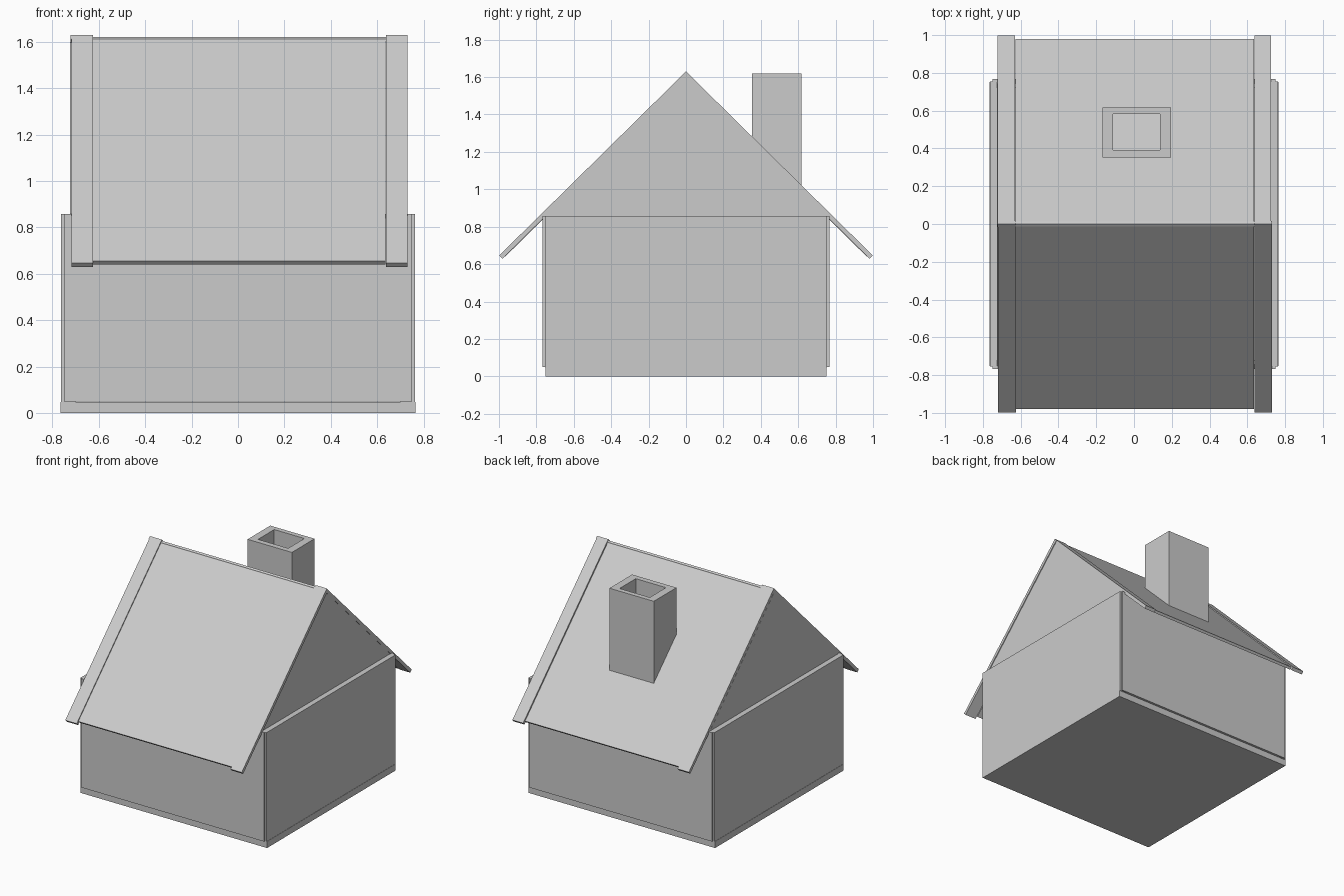
import bpy, bmesh
from mathutils import Vector

if "Cube" in bpy.data.objects:
    bpy.data.objects.remove(bpy.data.objects["Cube"])


def make_object(name, bm):
    bmesh.ops.recalc_face_normals(bm, faces=bm.faces)
    mesh = bpy.data.meshes.new(name)
    bm.to_mesh(mesh)
    bm.free()
    ob = bpy.data.objects.new(name, mesh)
    bpy.context.collection.objects.link(ob)
    return ob


def prism(name, profile, x0, x1):
    """Extrude a (y, z) profile along x."""
    bm = bmesh.new()
    face = bm.faces.new([bm.verts.new((x0, y, z)) for y, z in profile])
    ext = bmesh.ops.extrude_face_region(bm, geom=[face])
    moved = [v for v in ext["geom"] if isinstance(v, bmesh.types.BMVert)]
    bmesh.ops.translate(bm, verts=moved, vec=(x1 - x0, 0, 0))
    return make_object(name, bm)


def box(name, x0, x1, y0, y1, z0, z1):
    return prism(name, [(y0, z0), (y1, z0), (y1, z1), (y0, z1)], x0, x1)


def roof_board(name, side, apex, top_y, end_y, thick, x0, x1):
    """Sloping board; its upper face follows z = apex - SLOPE * |y|."""
    down = Vector((1, -SLOPE)).normalized()
    normal = Vector((-down.y, down.x))
    a = Vector((top_y, apex - SLOPE * top_y))
    b = Vector((end_y, apex - SLOPE * end_y))
    pts = [a, b, b - normal * thick, a - normal * thick]
    return prism(name, [(side * p.x, p.y) for p in pts], x0, x1)


SLOPE = 0.985

# floor slab
box("floor_slab", -0.765, 0.765, -0.752, 0.752, 0, 0.048)

# walls
for s, n in ((-1, "front"), (1, "back")):
    y0, y1 = sorted((s * 0.72, s * 0.767))
    box(n + "_wall", -0.75, 0.75, y0, y1, 0.05, 0.857)
for s, n in ((-1, "left"), (1, "right")):
    x0, x1 = sorted((s * 0.70, s * 0.763))
    box(n + "_wall", x0, x1, -0.755, 0.755, 0.048, 0.857)
    # gable triangle set back on the wall top
    x0, x1 = sorted((s * 0.70, s * 0.724))
    prism(n + "_gable", [(-0.752, 0.857), (0.752, 0.857), (0, 1.60)], x0, x1)

# roof slopes and the verge boards along both ends
for s, n, shift in ((-1, "front", 0.003), (1, "back", -0.001)):
    roof_board(n + "_roof", s, 1.62, 0.004, 0.98, 0.02, -0.628, 0.635)
    roof_board(n + "_left_verge", s, 1.63, 0.0, 0.999, 0.024,
               -0.722 + shift, -0.628 + shift)
    roof_board(n + "_right_verge", s, 1.63, 0.0, 0.999, 0.024,
               0.638, 0.727 + shift)

# ridge cap: narrow strip along the top
prism("ridge_cap", [(-0.014, 1.602), (0.014, 1.602), (0.012, 1.612),
                    (0, 1.621), (-0.012, 1.612)], -0.715, 0.725)

# chimney: slope-cut body with a hollow flue
chimney = prism("chimney", [(0.352, 1.265), (0.618, 1.003), (0.618, 1.62),
                            (0.352, 1.62)], -0.168, 0.196)
flue = box("flue_cutter", -0.11, 0.138, 0.392, 0.582, 0.9, 1.8)
flue.hide_render = True
flue.hide_set(True)
cut = chimney.modifiers.new("flue", "BOOLEAN")
cut.operation = "DIFFERENCE"
cut.object = flue
